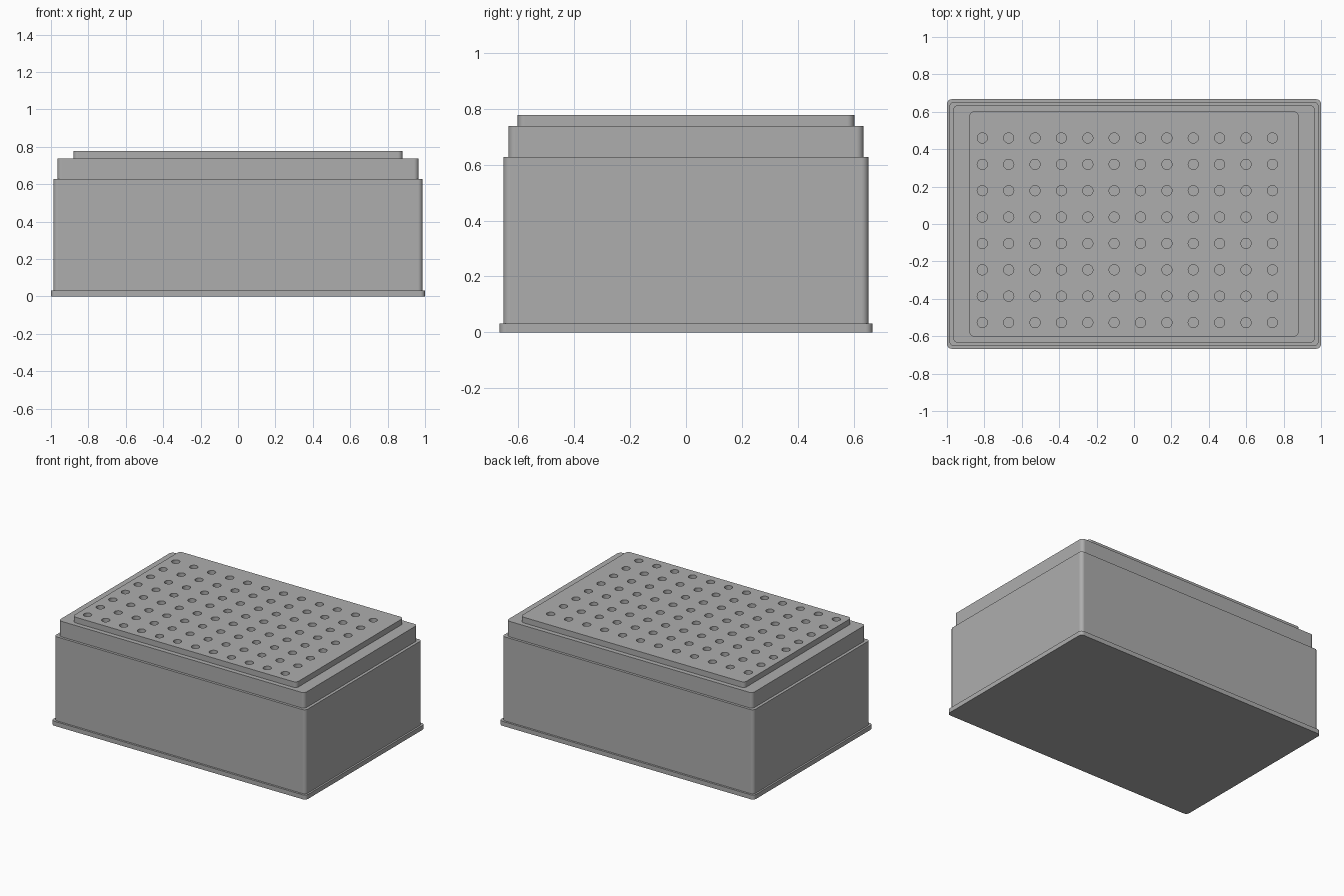
import bpy, bmesh
from math import cos, sin, pi, radians

if "Cube" in bpy.data.objects:
    bpy.data.objects.remove(bpy.data.objects["Cube"])

grey = bpy.data.materials.new("dark_grey")
grey.diffuse_color = (0.42, 0.42, 0.42, 1)
grey.use_nodes = True
grey.node_tree.nodes["Principled BSDF"].inputs["Base Color"].default_value = grey.diffuse_color


def add_object(name, bm):
    bmesh.ops.recalc_face_normals(bm, faces=bm.faces)
    mesh = bpy.data.meshes.new(name)
    bm.to_mesh(mesh)
    bm.free()
    mesh.materials.append(grey)
    ob = bpy.data.objects.new(name, mesh)
    bpy.context.collection.objects.link(ob)
    return ob


def rounded_slab(name, hx, hy, z0, z1, r=0.025, steps=6):
    """Upright block with rounded vertical corners."""
    bm = bmesh.new()
    ring = []
    for k, (sx, sy) in enumerate([(1, 1), (-1, 1), (-1, -1), (1, -1)]):
        for i in range(steps + 1):
            a = (k + i / steps) * pi / 2
            ring.append(bm.verts.new((sx * (hx - r) + r * cos(a),
                                      sy * (hy - r) + r * sin(a), z0)))
    face = bm.faces.new(ring)
    ext = bmesh.ops.extrude_face_region(bm, geom=[face], use_keep_orig=True)
    for v in ext["geom"]:
        if isinstance(v, bmesh.types.BMVert):
            v.co.z = z1
    return add_object(name, bm)


# Stepped box
foot = rounded_slab("base_flange", 1.0, 0.667, 0.0, 0.032)
body = rounded_slab("box_body", 0.987, 0.653, 0.032, 0.628)
deck = rounded_slab("upper_step", 0.966, 0.635, 0.628, 0.738)
plate = rounded_slab("perforated_plate", 0.88, 0.602, 0.738, 0.778)

# 12 x 8 grid of hole cutters
PITCH = 0.141
bm = bmesh.new()
for col in range(12):
    for row in range(8):
        geom = bmesh.ops.create_cone(bm, cap_ends=True, segments=24,
                                     radius1=0.0272, radius2=0.0272, depth=0.12)
        bmesh.ops.translate(bm, verts=geom["verts"],
                            vec=(-0.811 + col * PITCH, 0.46 - row * PITCH, 0.758))
cutter = add_object("hole_cutter", bm)
cutter.hide_render = True
cutter.hide_set(True)

# Holes run through the plate and end on the step below
cut = plate.modifiers.new("holes", "BOOLEAN")
cut.operation = "DIFFERENCE"
cut.solver = "EXACT"
cut.object = cutter
bpy.context.view_layer.objects.active = plate
plate.select_set(True)
bpy.ops.object.modifier_apply(modifier=cut.name)
bpy.data.objects.remove(cutter, do_unlink=True)

# Smooth rounded corners, sharp edges, evenly shaded flat walls
for ob in (foot, body, deck, plate):
    ob.select_set(True)
bpy.ops.object.shade_smooth_by_angle(angle=radians(30))
for ob in (foot, body, deck, plate):
    wn = ob.modifiers.new("flat_walls", "WEIGHTED_NORMAL")
    wn.keep_sharp = True
